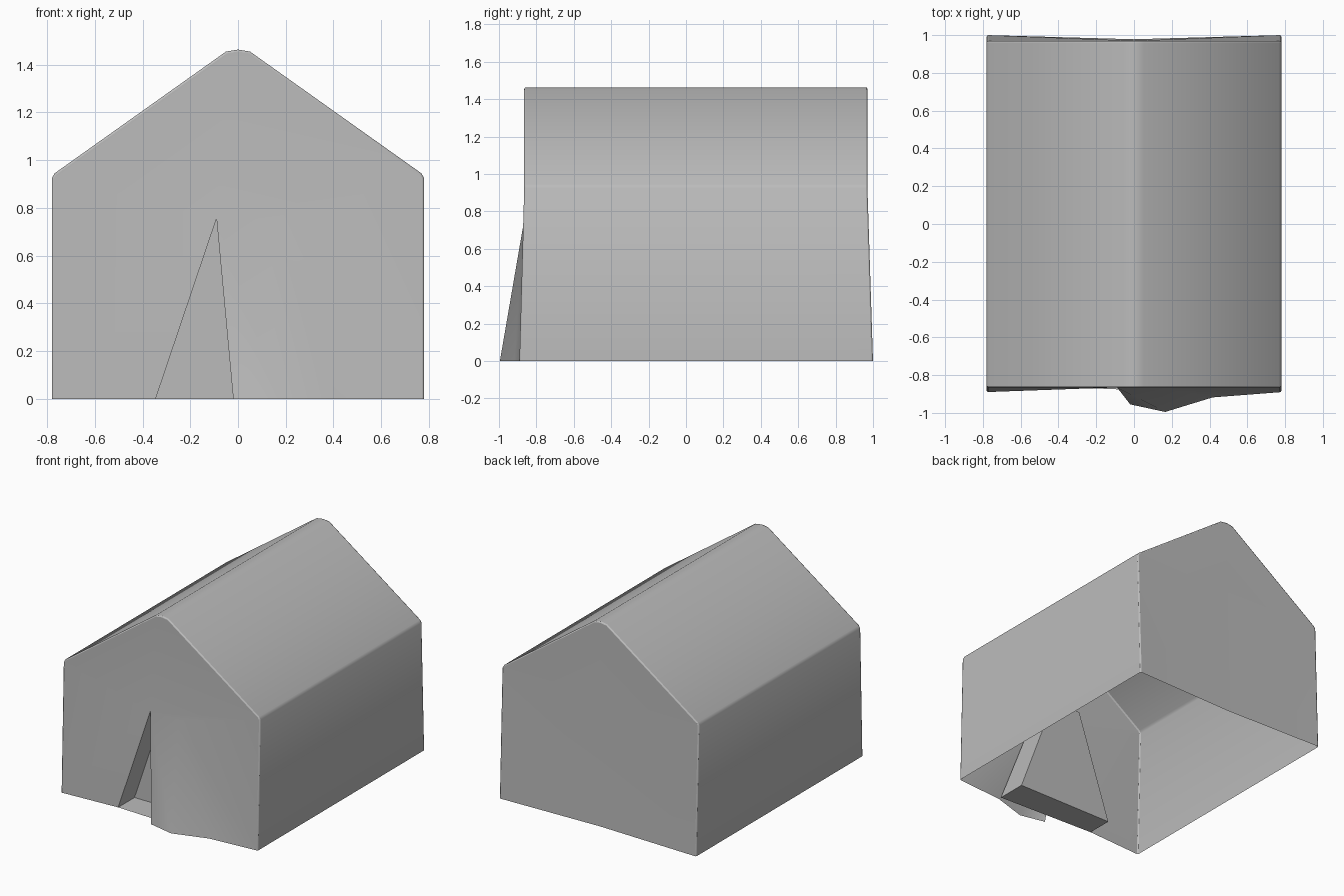
import bpy, bmesh, math

cube = bpy.data.objects.get("Cube")
if cube:
    bpy.data.objects.remove(cube, do_unlink=True)

canvas = bpy.data.materials.new("grey canvas")
canvas.use_nodes = True
GREY = (0.5, 0.5, 0.5, 1)
canvas.diffuse_color = GREY
canvas.node_tree.nodes["Principled BSDF"].inputs["Base Color"].default_value = GREY
canvas.node_tree.nodes["Principled BSDF"].inputs["Roughness"].default_value = 0.9


def finish(bm, name, angle, bevel=0):
    """Turn a bmesh into a shaded object, optionally with softened corners."""
    bmesh.ops.remove_doubles(bm, verts=bm.verts, dist=0.0005)
    bmesh.ops.recalc_face_normals(bm, faces=bm.faces)
    mesh = bpy.data.meshes.new(name)
    bm.to_mesh(mesh)
    bm.free()
    mesh.materials.append(canvas)
    obj = bpy.data.objects.new(name, mesh)
    bpy.context.collection.objects.link(obj)
    if bevel:
        mod = obj.modifiers.new("soft corners", "BEVEL")
        mod.width, mod.segments = bevel, 2
        mod.limit_method, mod.angle_limit = "ANGLE", math.radians(60)
    bpy.ops.object.select_all(action="DESELECT")
    obj.select_set(True)
    bpy.context.view_layer.objects.active = obj
    bpy.ops.object.shade_smooth_by_angle(angle=math.radians(angle))
    return obj


FRONT, BACK = -0.865, 0.97
HALF, EAVE, DOOR_TOP = 0.78, 0.925, 0.755

# Tent cross-section, right half mirrored to the left
half = [(HALF, 0), (HALF, EAVE), (0.768, 0.945), (0.05, 1.455)]
profile = [(-x, z) for x, z in half] + [(0, 1.463)] + half[::-1]


def ring(bm, y, foot_y):
    return [bm.verts.new((x, foot_y if z == 0 else y, z)) for x, z in profile]


bm = bmesh.new()
front = ring(bm, FRONT, -0.89)
back = ring(bm, BACK, 1.0)

# Side walls and roof
for i in range(len(profile) - 1):
    bm.faces.new((front[i], front[i + 1], back[i + 1], back[i]))

# Back wall with a slightly drawn-in centre
back_mid = bm.verts.new((0, BACK, EAVE))
back_foot = bm.verts.new((0, 0.978, 0))
bm.faces.new(back[1:-1] + [back_mid])
bm.faces.new((back[0], back[1], back_mid, back_foot))
bm.faces.new((back[-1], back_foot, back_mid, back[-2]))

# Front wall around the doorway
door_l = bm.verts.new((-0.345, FRONT, 0))
apex = bm.verts.new((-0.09, FRONT, DOOR_TOP))
hinge = bm.verts.new((0.135, FRONT, DOOR_TOP))
flap_foot = [bm.verts.new((x, y, 0)) for x, y in
             ((-0.02, -0.955), (0.165, -0.995), (0.416, -0.918))]
bm.faces.new((front[0], door_l, apex, front[1]))
bm.faces.new(front[1:-1] + [hinge, apex])
bm.faces.new((hinge, flap_foot[2], front[-1], front[-2]))

# Door flap pushed outward
bm.faces.new((apex, flap_foot[0], flap_foot[1]))
bm.faces.new((apex, flap_foot[1], hinge))
bm.faces.new((hinge, flap_foot[1], flap_foot[2]))
finish(bm, "tent_shell", 45, 0.008)

# Tapered recess behind the door, open at the front
bm = bmesh.new()
outline = [(-0.345, 0), (0.416, 0), (0.135, DOOR_TOP), (-0.09, DOOR_TOP)]
outer = [bm.verts.new((x, FRONT - (0.03 if x > 0.4 else 0), z)) for x, z in outline]
inner = [bm.verts.new((x, -0.68, z)) for x, z in outline]
for i in range(4):
    j = (i + 1) % 4
    bm.faces.new((outer[i], outer[j], inner[j], inner[i]))
bm.faces.new(inner)
finish(bm, "door_recess", 30)
